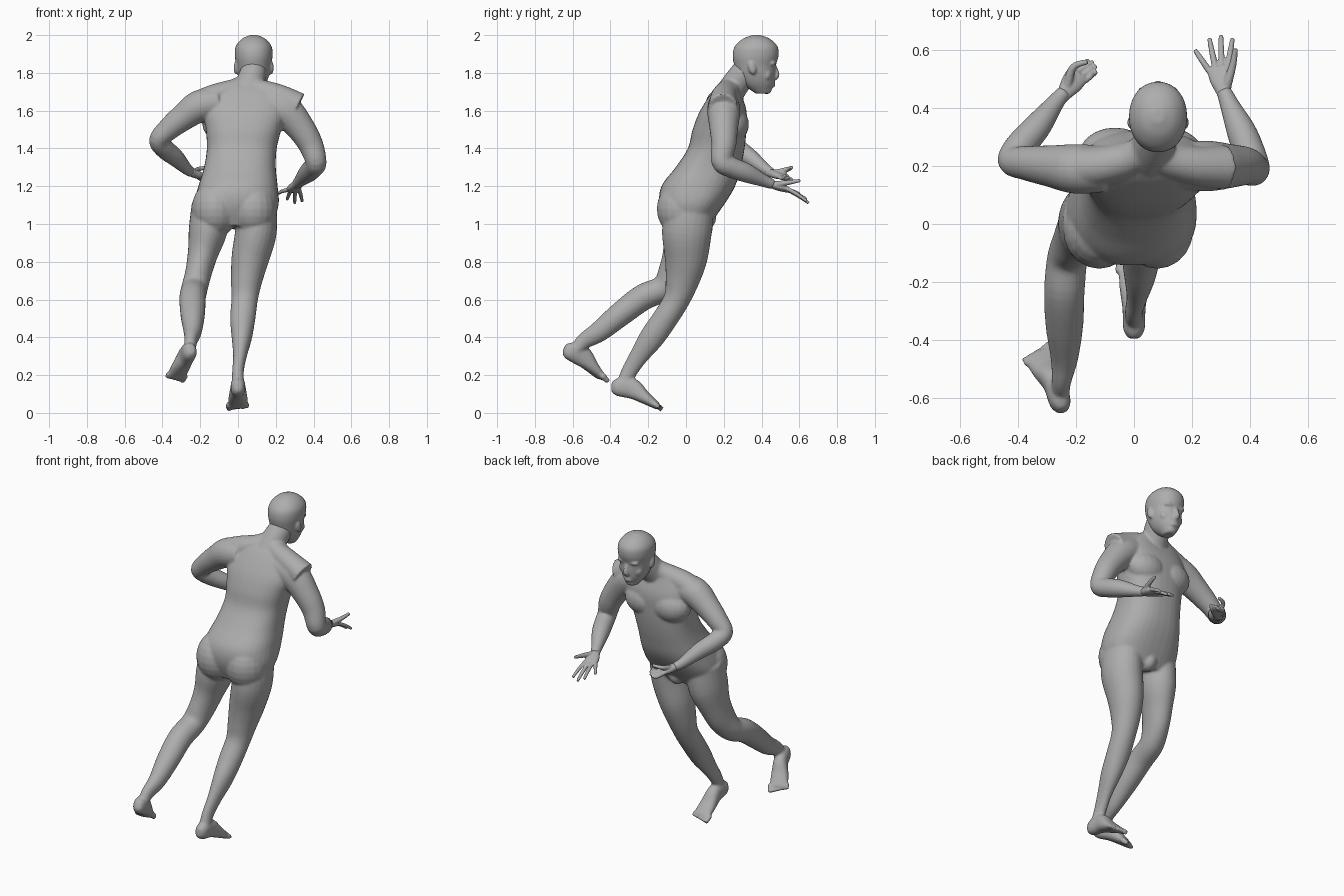
import bpy, bmesh, math
from mathutils import Vector, Matrix

cube = bpy.data.objects.get("Cube")
if cube:
    bpy.data.objects.remove(cube)

skin = bpy.data.materials.new("plain grey")
skin.use_nodes = True
grey = (.42, .42, .42, 1)
skin.diffuse_color = grey
for node in skin.node_tree.nodes:
    if node.type == 'BSDF_PRINCIPLED':
        node.inputs["Base Color"].default_value = grey


def refine(rings, steps=5):
    """Smooth spline through the rings, giving extra rings in between."""
    points = [Vector(ring) for ring in rings]
    last = len(points) - 1
    result = []
    for i in range(last):
        start, end = points[i], points[i + 1]
        leave = (end - points[max(i - 1, 0)]) / 2
        arrive = (points[min(i + 2, last)] - start) / 2
        for k in range(steps):
            t = k / steps
            ease = t * t * (3 - 2 * t)
            result.append(start.lerp(end, ease) + leave * t * (1 - t) ** 2
                          - arrive * t * t * (1 - t))
    return result + [points[last]]


def loft(bm, rings, side=(1, 0, 0), flat=False, power=2, sides=24):
    """Closed tube through rings of (x, y, z, half width, half depth)."""
    rings = refine([tuple(r) if len(r) == 5 else (*r, r[3]) for r in rings])
    last = len(rings) - 1
    loops = []
    for i, ring in enumerate(rings):
        along = rings[min(i + 1, last)] - rings[max(i - 1, 0)]
        ahead = Vector((0, 0, 1)) if flat else Vector(along[:3]).normalized()
        across = Vector(side)
        across = (across - ahead * across.dot(ahead)).normalized()
        up = ahead.cross(across)
        loop = []
        for k in range(sides):
            angle = math.tau * k / sides
            c, s = (math.copysign(abs(value) ** (2 / power), value)
                    for value in (math.cos(angle), math.sin(angle)))
            offset = across * c * ring[3] + up * s * ring[4]
            loop.append(bm.verts.new(Vector(ring[:3]) + offset))
        loops.append(loop)
    for lower, upper in zip(loops, loops[1:]):
        for k in range(sides):
            n = (k + 1) % sides
            bm.faces.new((lower[k], lower[n], upper[n], upper[k]))
    bm.faces.new(loops[0][::-1])
    bm.faces.new(loops[-1])


def upright(bm, centre, profile, **options):
    """Loft of level slices given as (z, half width, back y, front y)."""
    rings = [(centre(z), (back + front) / 2, z, width, (front - back) / 2)
             for z, width, back, front in profile]
    loft(bm, rings, flat=True, **options)


def ball(bm, centre, size, tilt=0):
    matrix = (Matrix.Translation(centre) @ Matrix.Rotation(tilt, 4, 'X')
              @ Matrix.Diagonal((*size, 1)))
    bmesh.ops.create_uvsphere(bm, u_segments=20, v_segments=12, radius=1, matrix=matrix)


def finish(bm, name, voxel, smooth):
    """Fuse the overlapping volumes into one smooth skin."""
    bmesh.ops.recalc_face_normals(bm, faces=bm.faces)
    mesh = bpy.data.meshes.new(name)
    bm.to_mesh(mesh)
    bm.free()
    mesh.materials.append(skin)
    obj = bpy.data.objects.new(name, mesh)
    bpy.context.collection.objects.link(obj)
    fuse = obj.modifiers.new("fuse", 'REMESH')
    fuse.mode = 'VOXEL'
    fuse.voxel_size = voxel
    fuse.use_smooth_shade = True
    relax = obj.modifiers.new("relax", 'SMOOTH')
    relax.factor = .5
    relax.iterations = smooth


# Torso, leaning forward and slightly to one side
body = bmesh.new()
upright(body, lambda z: .1 * (z - 1.2), [
    (.99, .2, -.1, .12), (1.1, .225, -.14, .2), (1.2, .21, -.13, .26),
    (1.3, .19, -.055, .29), (1.4, .185, .01, .31), (1.5, .2, .035, .32),
    (1.6, .22, .075, .32), (1.7, .18, .14, .29), (1.75, .1, .19, .28)],
    power=2.4, sides=36)

# Buttocks, chest muscles, shoulder slopes, groin and neck
for s in (-1, 1):
    ball(body, (s * .1 - .02, -.02, 1.08), (.125, .135, .15))
    ball(body, (s * .09 + .025, .24, 1.53), (.125, .093, .1), .2)
    loft(body, [(s * x + .045, y, z, size) for x, y, z, size in (
        (.27, .195, 1.62, .078), (.17, .2, 1.672, .068),
        (.06, .225, 1.71, .06), (0, .26, 1.75, .05))], side=(0, 1, 0))
ball(body, (-.015, .1, 1.03), (.05, .06, .06))
loft(body, [(.045, .21, 1.66, .095, .075), (.06, .255, 1.73, .078, .074),
            (.08, .305, 1.8, .07), (.083, .335, 1.85, .06)])

# Standing leg
loft(body, [
    (.1, .02, 1.1, .105, .13), (.095, .005, .96, .11, .132), (.065, 0, .82, .1, .114),
    (.045, -.02, .7, .083, .09), (.035, -.05, .6, .07, .07), (.025, -.11, .5, .067),
    (.02, -.18, .4, .054, .066), (.01, -.25, .3, .036, .05),
    (0, -.3, .22, .031, .042), (0, -.335, .15, .033)])

# Trailing leg
loft(body, [
    (-.14, .02, 1.1, .105, .13), (-.16, .005, .96, .102, .132), (-.187, -.02, .84, .08, .105),
    (-.21, -.06, .74, .07, .09), (-.23, -.12, .66, .07), (-.24, -.23, .61, .07),
    (-.24, -.35, .52, .065), (-.24, -.46, .43, .048, .055),
    (-.25, -.54, .38, .034, .043), (-.255, -.585, .33, .033)])


def foot(heel, instep, ball_of_foot, outward):
    """Foot from heel to ball, with five toes from the big toe outward."""
    heel, instep, front = Vector(heel), Vector(instep), Vector(ball_of_foot)
    ahead = (front - instep).normalized()
    across = Vector(outward)
    across = (across - ahead * across.dot(ahead)).normalized()
    loft(body, [(*heel, .018, .025), (*heel.lerp(instep, .3), .037, .047),
                (*instep, .04, .055), (*instep.lerp(front, .5), .05, .035),
                (*front, .055, .019)], side=across, power=2.3)
    for i in range(5):
        base = front + across * (i - 2) * .024 - ahead * .02
        tip = base + ahead * (.05 - .005 * i)
        size = .014 if i else .018
        loft(body, [(*base, size), (*tip, size * .8)], sides=10)


foot((0, -.395, .14), (0, -.29, .13), (0, -.15, .035), (1, 0, 0))
foot((-.245, -.645, .34), (-.275, -.55, .3), (-.33, -.45, .19), (-.65, -.65, .4))

# Arms, bent forward at the elbows
loft(body, [
    (-.1, .19, 1.64, .08), (-.2, .19, 1.625, .086), (-.29, .2, 1.565, .072),
    (-.37, .21, 1.5, .06), (-.42, .22, 1.445, .051), (-.39, .27, 1.4, .053),
    (-.33, .34, 1.35, .047), (-.27, .42, 1.29, .031), (-.24, .455, 1.27, .026)],
    side=(0, .6, .8))
loft(body, [
    (.15, .2, 1.64, .08), (.25, .2, 1.6, .088), (.33, .2, 1.51, .076),
    (.385, .2, 1.42, .066), (.413, .19, 1.33, .056), (.4, .24, 1.3, .055),
    (.37, .32, 1.27, .051), (.33, .41, 1.23, .034), (.31, .46, 1.21, .027)],
    side=(1, .2, 0))
finish(body, "body", .007, 8)

# Head
head = bmesh.new()
middle = .083
upright(head, lambda z: middle, [
    (1.69, .03, .37, .44), (1.74, .064, .3, .466), (1.79, .083, .27, .473),
    (1.84, .092, .255, .476), (1.89, .1, .247, .49), (1.94, .095, .258, .485),
    (1.98, .063, .3, .445), (2, .02, .35, .395)], power=2.1, sides=32)

# Nose, lips and chin
loft(head, [(middle, .466, 1.845, .009), (middle, .48, 1.8, .014),
            (middle, .478, 1.782, .02, .015), (middle, .468, 1.77, .014)], sides=12)
for z in (1.731, 1.743):
    ball(head, (middle, .458, z), (.028, .015, .008))
ball(head, (middle, .428, 1.71), (.034, .026, .022))

# Brows, eyes, cheeks and ears
for s in (-1, 1):
    ball(head, (middle + s * .036, .458, 1.85), (.036, .019, .014))
    ball(head, (middle + s * .036, .453, 1.823), (.016, .012, .009))
    ball(head, (middle + s * .042, .427, 1.79), (.035, .028, .035))
    ball(head, (middle + s * .094, .35, 1.827), (.012, .021, .036), .25)
finish(head, "head", .006, 5)


def hand(name, wrist, knuckle, across, tips, thumb, lift):
    """Palm with four fingers curving to their tips, and a thumb."""
    bm = bmesh.new()
    wrist, knuckle = Vector(wrist), Vector(knuckle)
    across = Vector(across).normalized()
    back = (wrist - knuckle) / 4
    loft(bm, [(*(wrist + back), .023, .02), (*wrist, .026, .021),
              (*wrist.lerp(knuckle, .5), .038, .02), (*knuckle, .04, .014)],
         side=across, power=2.4)
    for i, tip in enumerate(tips):
        base = knuckle + across * (i - 1.5) * .021 + back * .4
        bend = base.lerp(Vector(tip), .55) + Vector((0, 0, lift))
        loft(bm, [(*base, .0115), (*bend, .0105), (*tip, .008)], side=across, sides=10)
    loft(bm, [(*point, size) for point, size in zip(thumb, (.018, .013, .009))],
         side=(0, 0, 1), sides=10)
    finish(bm, name, .004, 2)


hand("left_hand", (.31, .455, 1.21), (.29, .54, 1.18), (1, .2, .1),
     [(.21, .6, 1.16), (.26, .64, 1.13), (.3, .65, 1.11), (.34, .64, 1.12)],
     [(.32, .48, 1.21), (.34, .545, 1.22), (.35, .605, 1.23)], .004)
hand("right_hand", (-.24, .45, 1.27), (-.19, .52, 1.25), (-.8, .6, .1),
     [(-.13, .525, 1.26), (-.13, .545, 1.25), (-.14, .56, 1.24), (-.155, .565, 1.23)],
     [(-.23, .475, 1.27), (-.21, .54, 1.29), (-.16, .56, 1.3)], -.012)
